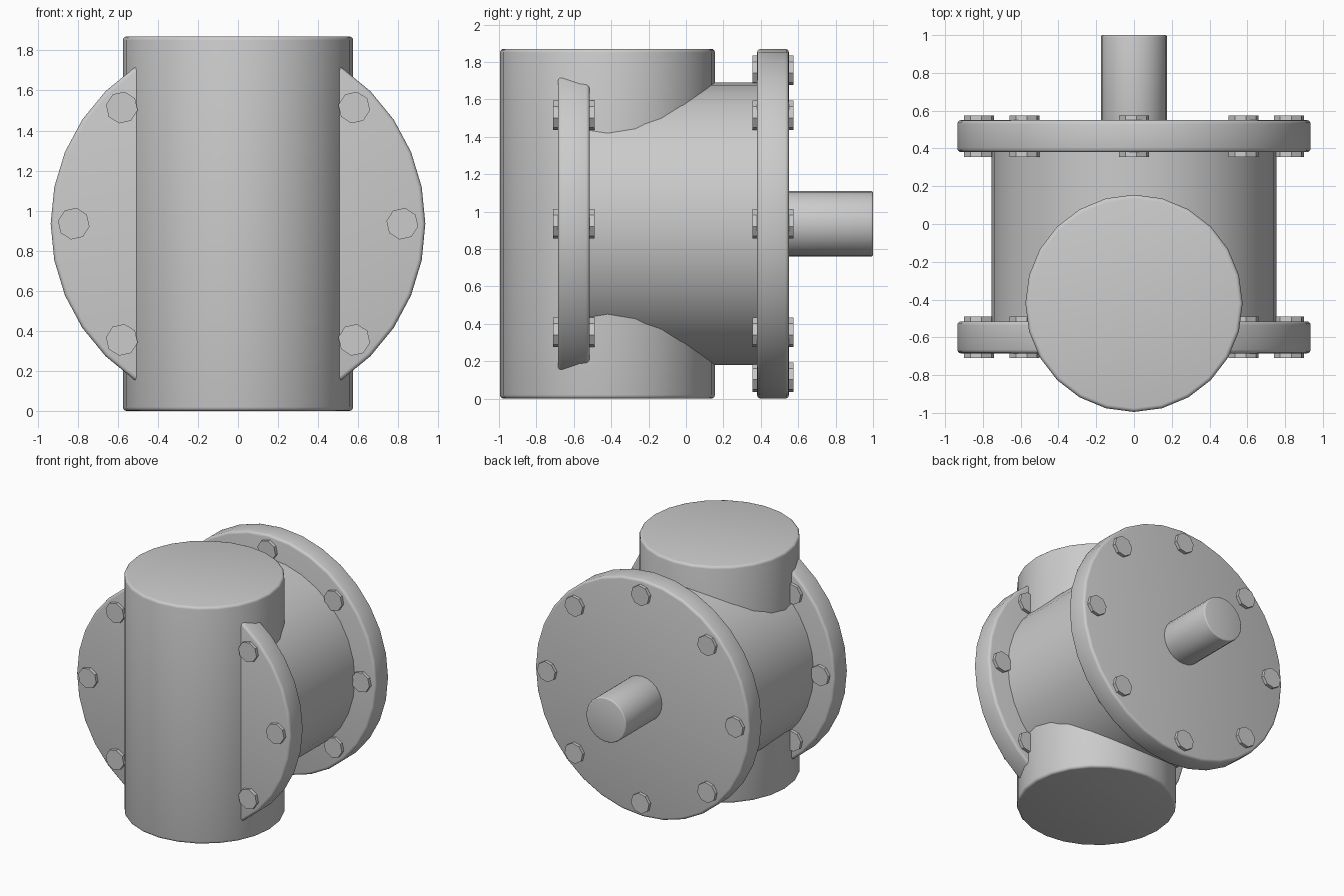
import bpy
import bmesh
import math
from mathutils import Matrix, Vector

default = bpy.data.objects.get("Cube")
if default:
    bpy.data.objects.remove(default, do_unlink=True)

steel = bpy.data.materials.new("grey_metal")
steel.use_nodes = True
GREY = (0.6, 0.6, 0.6, 1)
steel.diffuse_color = GREY
steel.node_tree.nodes["Principled BSDF"].inputs["Base Color"].default_value = GREY

AXIS_Z = 0.935      # height of the horizontal axis
BOLT_CIRCLE = 0.82


def cylinder(name, radius, start, end, sides, bevel=0.0, turn=0.0):
    """Round bar between two points, with softly bevelled rims."""
    start, end = Vector(start), Vector(end)
    axis = end - start
    upright = abs(axis.z) > abs(axis.y)
    bm = bmesh.new()
    bmesh.ops.create_cone(bm, cap_ends=True, segments=sides, radius1=radius,
                          radius2=radius, depth=axis.length,
                          matrix=Matrix.Rotation(turn, 4, "Z"))
    if bevel:
        rims = [e for e in bm.edges if abs(e.verts[0].co.z - e.verts[1].co.z) < 1e-5]
        bmesh.ops.bevel(bm, geom=rims, offset=bevel, segments=3, profile=0.5,
                        affect="EDGES")
    if not upright:
        bm.transform(Matrix.Rotation(-math.pi / 2, 4, "X"))
    mesh = bpy.data.meshes.new(name)
    bm.to_mesh(mesh)
    bm.free()
    mesh.materials.append(steel)
    obj = bpy.data.objects.new(name, mesh)
    obj.location = (start + end) / 2
    bpy.context.collection.objects.link(obj)
    bpy.ops.object.select_all(action="DESELECT")
    obj.select_set(True)
    bpy.context.view_layer.objects.active = obj
    bpy.ops.object.shade_smooth_by_angle(angle=math.radians(32))
    return obj


def along_y(name, radius, y0, y1, sides, bevel=0.0, x=0, z=AXIS_Z, turn=0.0):
    return cylinder(name, radius, (x, y0, z), (x, y1, z), sides, bevel, turn)


# Upright pipe, horizontal housing and drive shaft
cylinder("upright_pipe", 0.575, (0, -0.42, 0), (0, -0.42, 1.87), 24, 0.02)
along_y("housing", 0.755, -0.6, 0.46, 32)
along_y("drive_shaft", 0.175, 0.5, 1.0, 24, 0.01)

# Flanges with a ring of bolts running through each
for side, y0, y1 in (("front", -0.685, -0.515), ("back", 0.38, 0.55)):
    along_y(side + "_flange", 0.935, y0, y1, 32, 0.02)
    for i in range(8):
        a = i * math.pi / 4
        along_y(f"{side}_bolt_{i + 1}", 0.08, y0 - 0.025, y1 + 0.025, 8,
                x=BOLT_CIRCLE * math.cos(a),
                z=AXIS_Z + BOLT_CIRCLE * math.sin(a), turn=math.radians(10))
